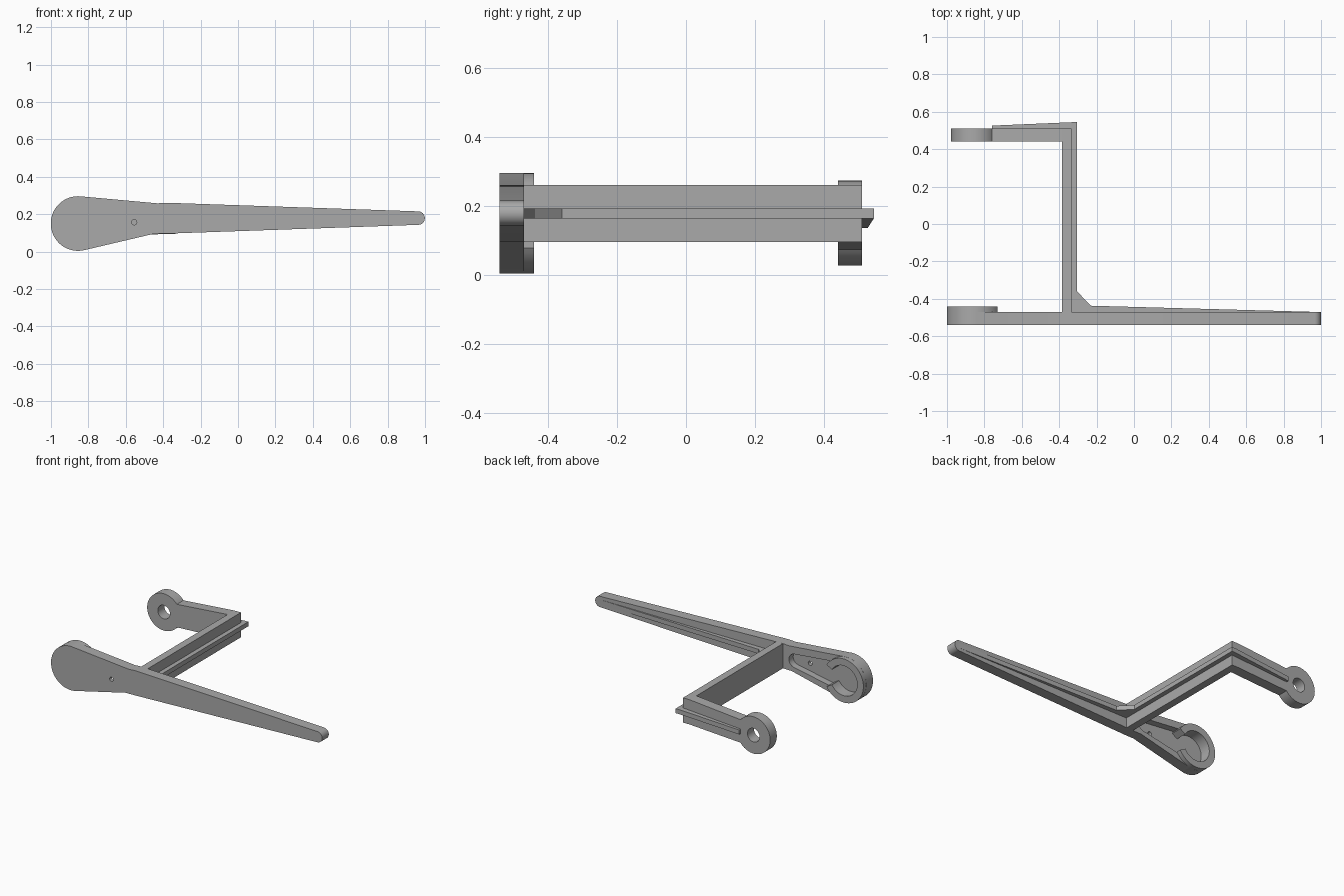
import bpy, bmesh
from math import cos, sin, radians
from mathutils import Vector

cube = bpy.data.objects.get("Cube")
if cube:
    bpy.data.objects.remove(cube, do_unlink=True)

grey = bpy.data.materials.new("plain grey")
grey.use_nodes = True
colour = (0.4, 0.4, 0.4, 1)
grey.diffuse_color = colour
grey.node_tree.nodes["Principled BSDF"].inputs["Base Color"].default_value = colour


def arc(cx, cz, r, start, end, steps=32):
    """Points on an arc, angles in degrees."""
    angles = [radians(start + (end - start) * i / steps) for i in range(steps + 1)]
    return [(cx + r * cos(a), cz + r * sin(a)) for a in angles]


def circle(cx, cz, r, steps=48):
    return arc(cx, cz, r, 0, 360, steps)[:-1]


def prism(name, outline, low, high, axis="y"):
    """Extrude an xz outline along y, or an xy outline along z."""
    bm = bmesh.new()
    place = (lambda a, b: (a, low, b)) if axis == "y" else (lambda a, b: (a, b, low))
    face = bm.faces.new([bm.verts.new(place(a, b)) for a, b in outline])
    out = bmesh.ops.extrude_face_region(bm, geom=[face])
    move = Vector((0, high - low, 0)) if axis == "y" else Vector((0, 0, high - low))
    bmesh.ops.translate(bm, vec=move, verts=[g for g in out["geom"] if isinstance(g, bmesh.types.BMVert)])
    bmesh.ops.recalc_face_normals(bm, faces=bm.faces)
    mesh = bpy.data.meshes.new(name)
    bm.to_mesh(mesh)
    bm.free()
    mesh.materials.append(grey)
    obj = bpy.data.objects.new(name, mesh)
    bpy.context.collection.objects.link(obj)
    return obj


def cut(obj, cutter):
    mod = obj.modifiers.new("cut", "BOOLEAN")
    mod.operation = "DIFFERENCE"
    mod.solver = "EXACT"
    mod.object = cutter
    cutter.hide_render = True
    cutter.hide_viewport = True


def smooth(obj):
    bpy.ops.object.select_all(action="DESELECT")
    obj.select_set(True)
    bpy.context.view_layer.objects.active = obj
    for mod in list(obj.modifiers):
        bpy.ops.object.modifier_apply(modifier=mod.name)
    bpy.ops.object.shade_smooth_by_angle(angle=radians(30))


PX, PZ = -0.855, 0.15           # pivot axis
FRONT, BACK = -0.54, -0.47      # lever faces

# Long tapered lever with a round head
lever = prism("lever", arc(PX, PZ, 0.146, 82, 282, 48) + [(-0.45, 0.095), (-0.38, 0.096)]
              + arc(0.963, 0.179, 0.036, -88, 88, 20) + [(-0.38, 0.261), (-0.43, 0.258)], FRONT, BACK)

# Teardrop pocket in the back of the lever, and a pin hole through its floor
pocket = prism("pocket_cutter", arc(PX, PZ, 0.1, 82, 278)
               + arc(-0.475, 0.168, 0.045, -82, 82, 20), -0.515, -0.4)
cut(lever, pocket)
cut(lever, prism("pin_hole_cutter", circle(-0.555, 0.157, 0.014, 20), -0.6, -0.5))
smooth(lever)

# Open collar standing up around the pivot
collar = prism("pivot_collar", arc(PX, PZ, 0.1455, 30, 330, 48) + arc(PX, PZ, 0.1, 330, 30, 48),
               -0.516, -0.44)
smooth(collar)

# Cross bar
prism("cross_bar", [(-0.385, BACK), (-0.335, BACK), (-0.335, 0.51), (-0.385, 0.51)], 0.095, 0.26, "z")

# Short rear arm ending in an eye
rear_arm = prism("rear_arm", [(-0.385, 0.26)] + arc(PX, PZ, 0.123, 39, 322, 48) + [(-0.385, 0.095)], 0.44, 0.51)
cut(rear_arm, prism("eye_cutter", circle(PX, PZ, 0.045), 0.4, 0.6))
smooth(rear_arm)

# Stiffening rib along the bar and the lever
prism("long_rib", [(-0.335, BACK), (0.97, BACK), (-0.23, -0.437), (-0.305, -0.36),
                   (-0.305, 0.545), (-0.335, 0.544)], 0.163, 0.193, "z")

# Rib on the rear arm, sloping down with it
rear_rib = prism("rear_rib", [(-0.335, 0.51), (-0.335, 0.544), (-0.76, 0.526), (-0.76, 0.51)], 0.163, 0.193, "z")
for v in rear_rib.data.vertices:
    v.co.z += 0.065 * (v.co.x + 0.335)
